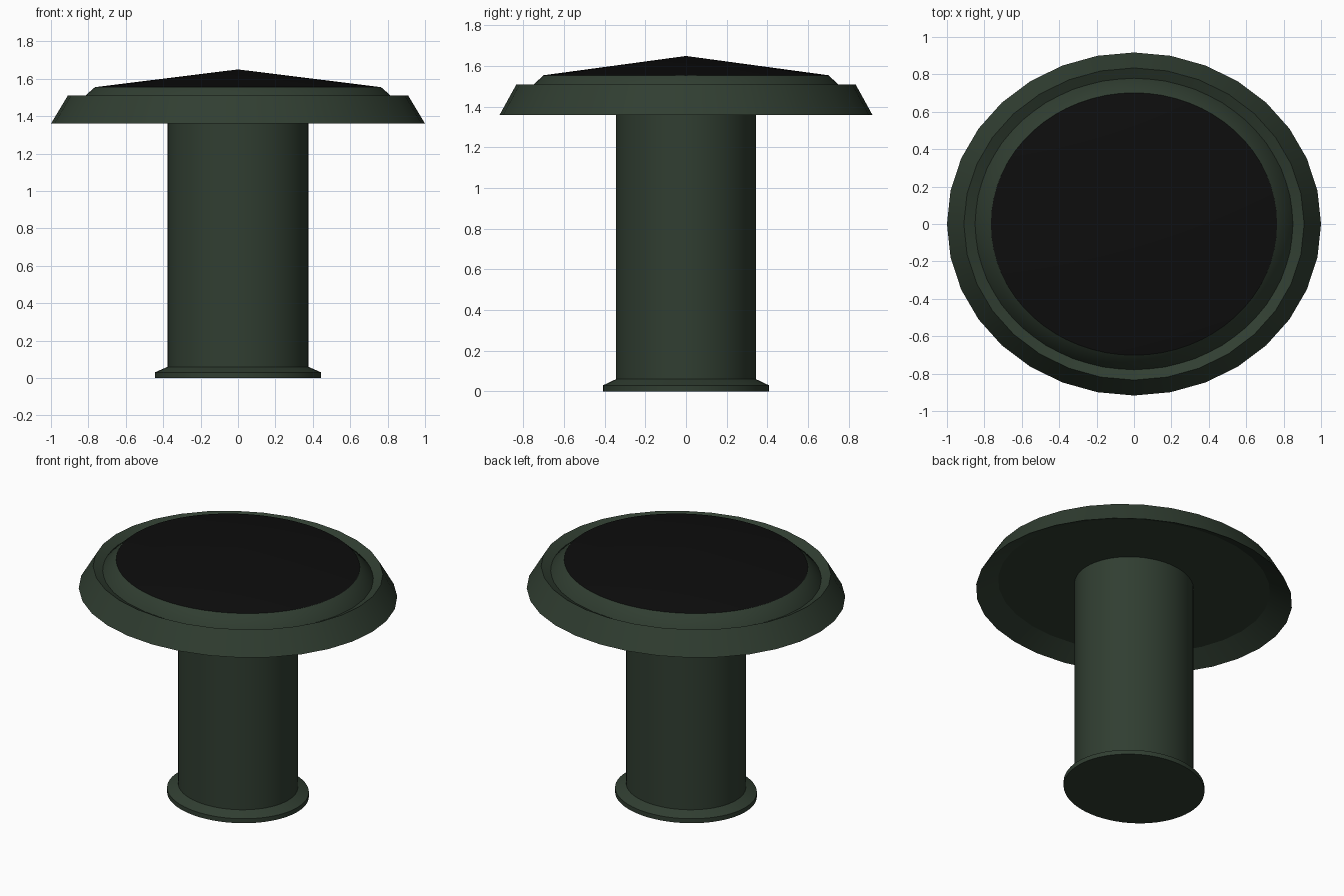
import bpy, bmesh, math

if "Cube" in bpy.data.objects:
    bpy.data.objects.remove(bpy.data.objects["Cube"])

DEPTH = 0.917  # every section is an ellipse, slightly narrower in y


def material(name, colour):
    m = bpy.data.materials.new(name)
    m.diffuse_color = (*colour, 1.0)
    m.use_nodes = True
    m.node_tree.nodes["Principled BSDF"].inputs["Base Color"].default_value = m.diffuse_color
    return m


green = material("dark_green", (0.030, 0.048, 0.031))
black = material("black", (0.004, 0.004, 0.004))


def lathe(name, profile, sides, mat, closed=False):
    """Spin (radius, z) points about z; zero radius points become single vertices."""
    bm = bmesh.new()
    rings = []
    for r, z in profile:
        if r == 0:
            rings.append([bm.verts.new((0, 0, z))] * sides)
        else:
            rings.append([bm.verts.new((r * math.cos(2 * math.pi * i / sides),
                                        DEPTH * r * math.sin(2 * math.pi * i / sides), z))
                          for i in range(sides)])
    pairs = list(zip(rings, rings[1:]))
    if closed:
        pairs.append((rings[-1], rings[0]))
    for a, b in pairs:
        for i in range(sides):
            j = (i + 1) % sides
            loop = list(dict.fromkeys((a[i], a[j], b[j], b[i])))
            if len(loop) > 2:
                bm.faces.new(loop)
    bmesh.ops.recalc_face_normals(bm, faces=bm.faces)
    mesh = bpy.data.meshes.new(name)
    bm.to_mesh(mesh)
    bm.free()
    mesh.materials.append(mat)
    obj = bpy.data.objects.new(name, mesh)
    bpy.context.collection.objects.link(obj)
    bpy.ops.object.select_all(action='DESELECT')
    obj.select_set(True)
    bpy.context.view_layer.objects.active = obj
    bpy.ops.object.shade_smooth_by_angle(angle=math.radians(40))
    return obj


# Flared foot and stem
lathe("stem", [(0, 0), (0.445, 0), (0.445, 0.03), (0.376, 0.06), (0.376, 1.43), (0, 1.43)],
      64, green)

# Sloped skirt around the head, with a groove on its inner side
lathe("skirt_rim", [(1.0, 1.36), (0.91, 1.51), (0.85, 1.48), (0.86, 1.43)],
      32, green, closed=True)

# Raised head with a bevelled edge, flat underneath
lathe("head", [(0, 1.43), (0.86, 1.43), (0.85, 1.48), (0.765, 1.555), (0, 1.555)],
      64, green)

# Shallow black cone on top
lathe("top_cone", [(0, 1.552), (0.765, 1.555), (0, 1.65)], 64, black)
